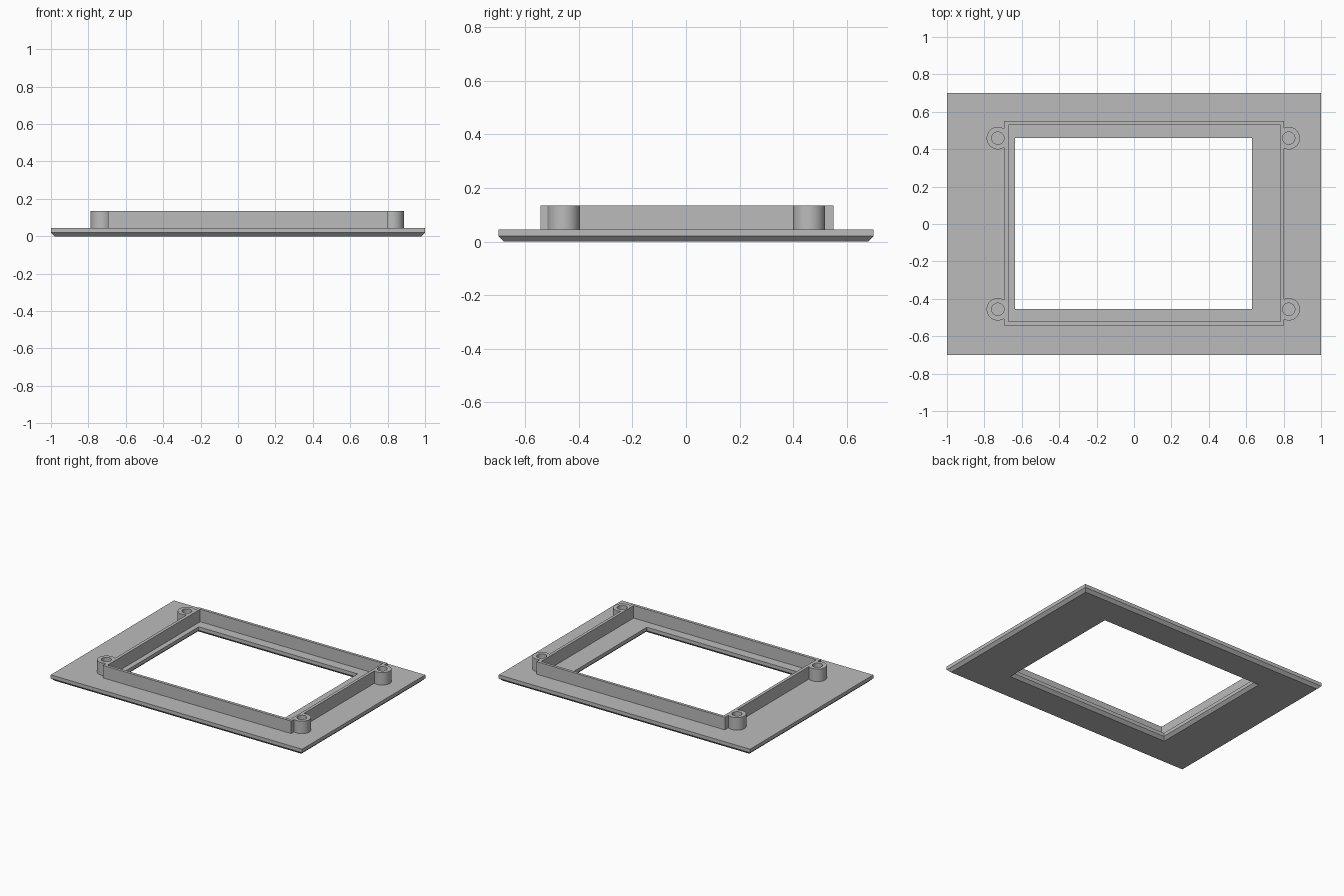
import bpy, bmesh, math

if "Cube" in bpy.data.objects:
    bpy.data.objects.remove(bpy.data.objects["Cube"])

grey = bpy.data.materials.new("plain grey")
grey.use_nodes = True
grey.diffuse_color = (0.5, 0.5, 0.5, 1)
grey.node_tree.nodes["Principled BSDF"].inputs["Base Color"].default_value = (0.5, 0.5, 0.5, 1)

# Main dimensions
TOP, HEIGHT, CHAMFER = 0.045, 0.135, 0.02
OPENING = (-0.635, 0.63, -0.455, 0.46)
RIM_OUT = (-0.694, 0.803, -0.543, 0.55)
RIM_IN = (-0.672, 0.782, -0.522, 0.53)
BOSSES = [(x, y) for x in (-0.728, 0.827) for y in (-0.456, 0.459)]


def finish(name, bm):
    bmesh.ops.recalc_face_normals(bm, faces=bm.faces)
    mesh = bpy.data.meshes.new(name)
    bm.to_mesh(mesh)
    bm.free()
    mesh.materials.append(grey)
    obj = bpy.data.objects.new(name, mesh)
    bpy.context.collection.objects.link(obj)
    return obj


def grow(rect, d):
    return (rect[0] - d, rect[1] + d, rect[2] - d, rect[3] + d)


def frame(name, section):
    """Closed rectangular frame from a ring of (rectangle, height) pairs."""
    bm = bmesh.new()
    loops = []
    for (x0, x1, y0, y1), z in section:
        corners = ((x0, y0), (x1, y0), (x1, y1), (x0, y1))
        loops.append([bm.verts.new((x, y, z)) for x, y in corners])
    for i, a in enumerate(loops):
        b = loops[(i + 1) % len(loops)]
        for k in range(4):
            n = (k + 1) % 4
            bm.faces.new((a[k], a[n], b[n], b[k]))
    return finish(name, bm)


def cylinder(name, x, y, radius, z0, z1):
    bm = bmesh.new()
    bmesh.ops.create_cone(bm, cap_ends=True, segments=48, radius1=radius,
                          radius2=radius, depth=z1 - z0)
    bmesh.ops.translate(bm, verts=bm.verts, vec=(x, y, (z0 + z1) / 2))
    return finish(name, bm)


def block(name, rect, z0, z1):
    x0, x1, y0, y1 = rect
    bm = bmesh.new()
    bmesh.ops.create_cube(bm, size=1)
    bmesh.ops.scale(bm, verts=bm.verts, vec=(x1 - x0, y1 - y0, z1 - z0))
    bmesh.ops.translate(bm, verts=bm.verts,
                        vec=((x0 + x1) / 2, (y0 + y1) / 2, (z0 + z1) / 2))
    return finish(name, bm)


def combine(target, tool, operation):
    mod = target.modifiers.new(operation.lower(), "BOOLEAN")
    mod.operation, mod.object, mod.solver = operation, tool, "EXACT"
    bpy.context.view_layer.objects.active = target
    bpy.ops.object.modifier_apply(modifier=mod.name)
    bpy.data.objects.remove(tool)


# Base plate, chamfered underneath on its outer edge and around the opening
EDGE = (-1, 1, -0.7, 0.7)
frame("base_plate", [
    (grow(EDGE, -CHAMFER), 0), (EDGE, CHAMFER), (EDGE, TOP),
    (OPENING, TOP), (OPENING, CHAMFER), (grow(OPENING, CHAMFER), 0)])

# Raised rim with four screw bosses, kept flush inside
rim = frame("raised_rim", [
    (RIM_OUT, TOP), (RIM_OUT, HEIGHT), (RIM_IN, HEIGHT), (RIM_IN, TOP)])
for x, y in BOSSES:
    boss = cylinder("screw_boss", x, y, 0.06, TOP, HEIGHT)
    combine(boss, block("inside_cutter", RIM_IN, 0, 1), "DIFFERENCE")
    combine(rim, boss, "UNION")
for x, y in BOSSES:
    combine(rim, cylinder("hole_cutter", x, y, 0.033, 0, 1), "DIFFERENCE")

# Smooth the round bosses, keep the corners crisp
bpy.ops.object.select_all(action="DESELECT")
rim.select_set(True)
bpy.context.view_layer.objects.active = rim
bpy.ops.object.shade_smooth_by_angle(angle=math.radians(30))
